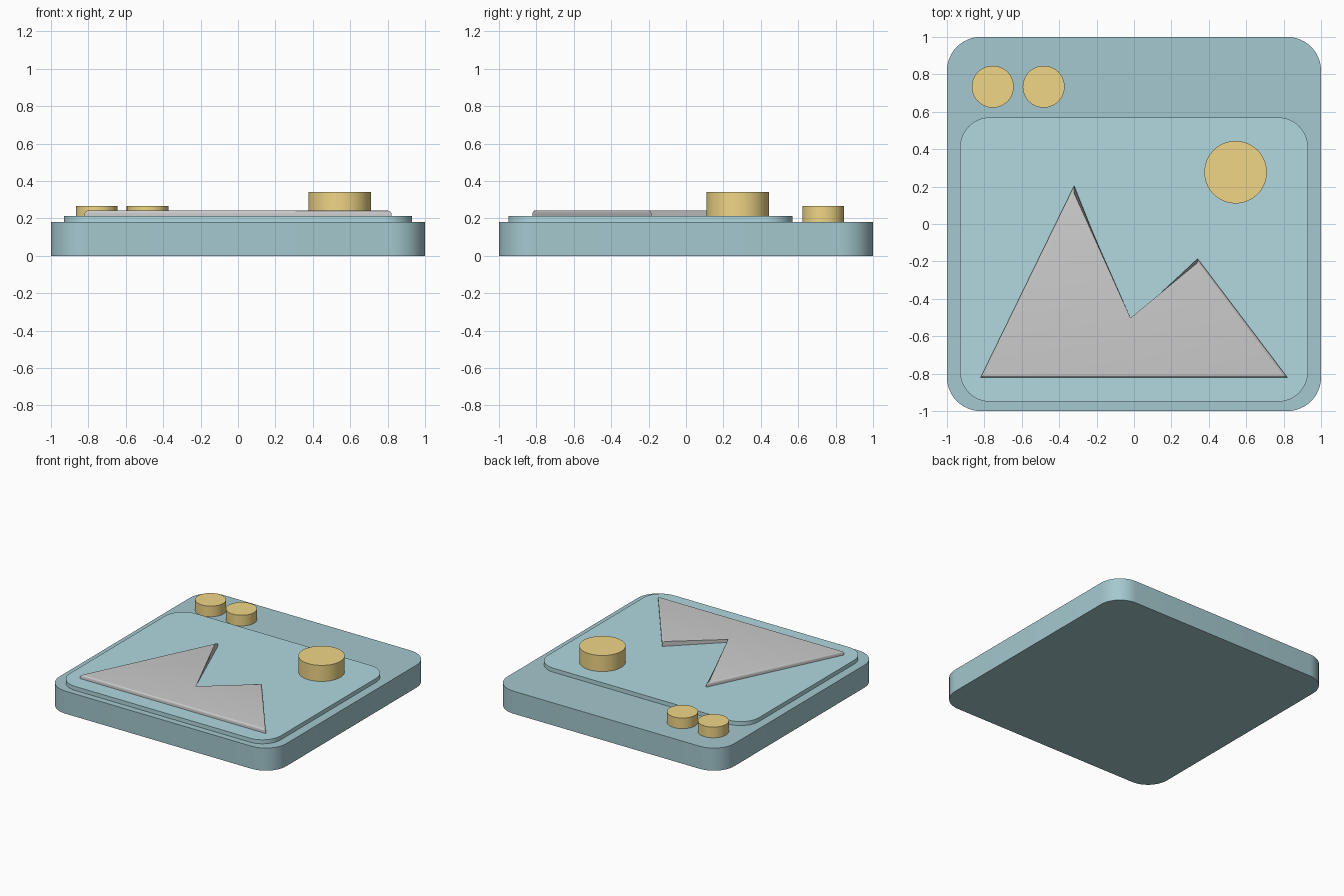
import bpy, bmesh
from math import pi, cos, sin, radians

if "Cube" in bpy.data.objects:
    bpy.data.objects.remove(bpy.data.objects["Cube"])


def material(name, rgb):
    m = bpy.data.materials.new(name)
    m.diffuse_color = (*rgb, 1)
    m.use_nodes = True
    m.node_tree.nodes["Principled BSDF"].inputs["Base Color"].default_value = m.diffuse_color
    return m


def rounded_rect(x0, x1, y0, y1, r, seg=12):
    pts = []
    corners = [(x1 - r, y1 - r), (x0 + r, y1 - r), (x0 + r, y0 + r), (x1 - r, y0 + r)]
    for q, (cx, cy) in enumerate(corners):
        for i in range(seg + 1):
            a = (q + i / seg) * pi / 2
            pts.append((cx + r * cos(a), cy + r * sin(a)))
    return pts


def circle(cx, cy, r, n=64):
    return [(cx + r * cos(2 * pi * i / n), cy + r * sin(2 * pi * i / n)) for i in range(n)]


def slab(name, outline, z0, z1, bevel, mat=None, segments=5):
    """Extrude a counter-clockwise outline and round over its top rim."""
    bm = bmesh.new()
    low = [bm.verts.new((x, y, z0)) for x, y in outline]
    top = [bm.verts.new((x, y, z1)) for x, y in outline]
    bm.faces.new(low[::-1])
    cap = bm.faces.new(top)
    n = len(outline)
    for i in range(n):
        j = (i + 1) % n
        bm.faces.new((low[i], low[j], top[j], top[i]))
    bmesh.ops.bevel(bm, geom=list(cap.edges), offset=bevel, segments=segments,
                    profile=0.5, affect='EDGES', clamp_overlap=True)
    mesh = bpy.data.meshes.new(name)
    bm.to_mesh(mesh)
    bm.free()
    ob = bpy.data.objects.new(name, mesh)
    bpy.context.collection.objects.link(ob)
    if mat:
        mesh.materials.append(mat)
    bpy.ops.object.select_all(action='DESELECT')
    ob.select_set(True)
    bpy.context.view_layer.objects.active = ob
    bpy.ops.object.shade_smooth_by_angle(angle=radians(30))
    return ob


frame_teal = material("frame_teal", (0.37, 0.58, 0.62))
panel_teal = material("panel_teal", (0.44, 0.69, 0.74))
yellow = material("yellow", (0.87, 0.67, 0.24))

# Window frame and raised picture panel
slab("window_base", rounded_rect(-1, 1, -1, 1, 0.18), 0, 0.18, 0.035, frame_teal)
slab("picture_panel", rounded_rect(-0.93, 0.93, -0.95, 0.57, 0.16), 0.17, 0.212, 0.015, panel_teal)

# Mountain silhouette
slab("mountains", [(-0.82, -0.82), (0.82, -0.82), (0.34, -0.185), (-0.025, -0.53), (-0.32, 0.205)],
     0.205, 0.243, 0.016, segments=4)

# Sun and the two title-bar buttons
slab("sun", circle(0.543, 0.277, 0.167), 0.205, 0.34, 0.04, yellow)
for i, x in enumerate((-0.755, -0.483)):
    slab(f"button_{i + 1}", circle(x, 0.734, 0.112), 0.17, 0.265, 0.009, yellow, 3)
